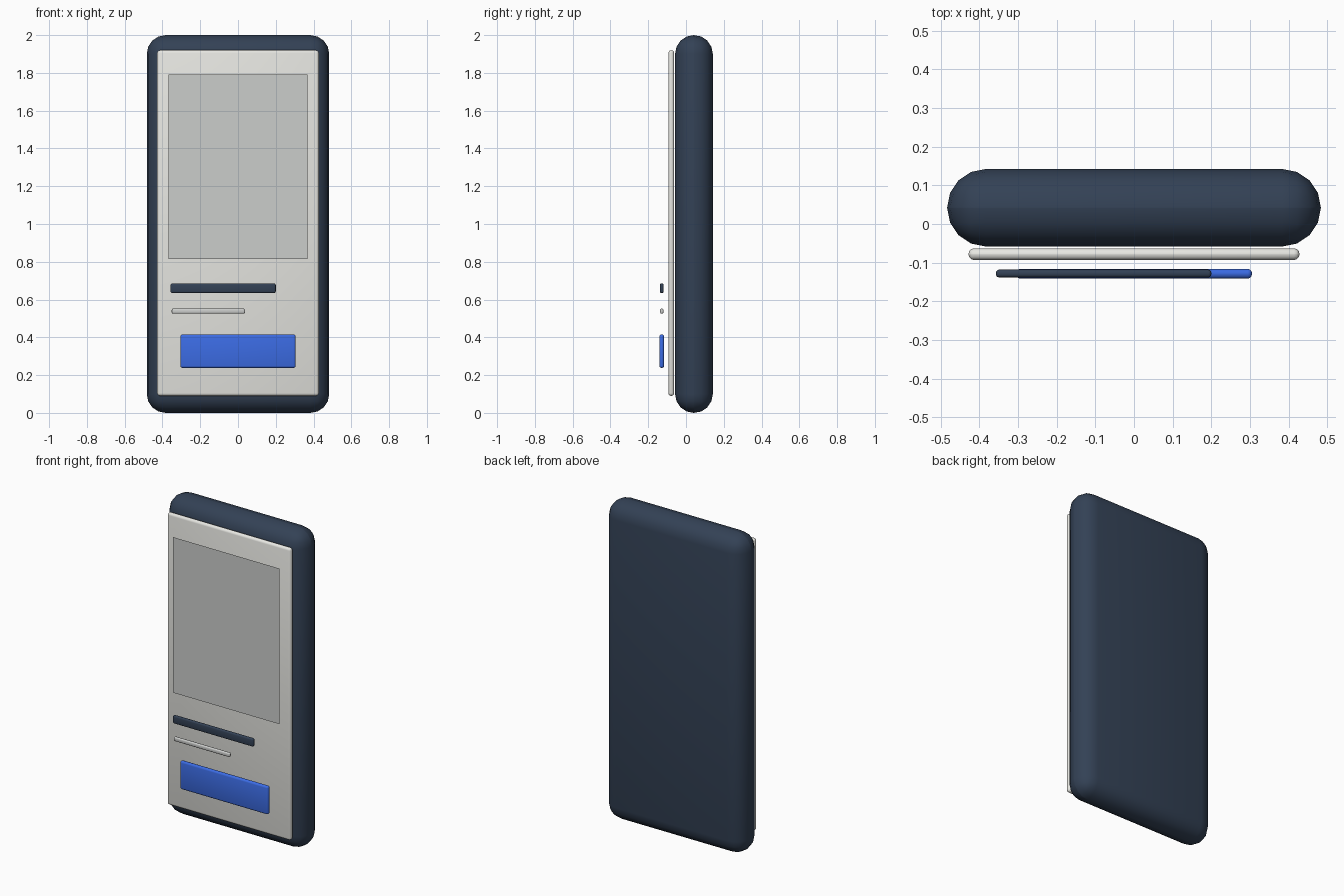
import bpy
import math

if "Cube" in bpy.data.objects:
    bpy.data.objects.remove(bpy.data.objects["Cube"])


def material(name, rgb):
    m = bpy.data.materials.new(name)
    m.diffuse_color = (*rgb, 1.0)
    m.use_nodes = True
    m.node_tree.nodes["Principled BSDF"].inputs["Base Color"].default_value = m.diffuse_color
    return m


NAVY = material("slate navy", (0.033, 0.053, 0.091))
WHITE = material("warm white", (0.84, 0.84, 0.80))
GREY = material("soft grey", (0.60, 0.61, 0.60))
BLUE = material("button blue", (0.045, 0.15, 0.78))


def slab(name, x, y, z, bevel, segments, mat):
    """Rounded box from (min, max) ranges."""
    lo, hi = zip(x, y, z)
    bpy.ops.mesh.primitive_cube_add(
        size=1, location=[(a + b) / 2 for a, b in zip(lo, hi)])
    ob = bpy.context.object
    ob.name = name
    ob.scale = [b - a for a, b in zip(lo, hi)]
    bpy.ops.object.transform_apply(location=False, rotation=False, scale=True)
    ob.data.materials.append(mat)
    mod = ob.modifiers.new("rounding", 'BEVEL')
    mod.width = bevel
    mod.segments = segments
    bpy.ops.object.modifier_apply(modifier=mod.name)
    bpy.ops.object.shade_smooth_by_angle(angle=math.radians(35))
    return ob


# Thick rounded case and the thin screen floating in front of it
slab("case", (-0.483, 0.483), (-0.058, 0.142), (0, 2), 0.0995, 4, NAVY)
slab("screen", (-0.428, 0.428), (-0.093, -0.063), (0.09, 1.92), 0.0145, 3, WHITE)

# Flat picture panel, a single face turned to the front
bpy.ops.mesh.primitive_plane_add(
    size=1, location=(0, -0.115, 1.303), rotation=(math.pi / 2, 0, 0))
panel = bpy.context.object
panel.name = "picture_panel"
panel.scale = (0.738, 0.975, 1)
bpy.ops.object.transform_apply(location=False, rotation=True, scale=True)
panel.data.materials.append(GREY)

# Text bars and button
slab("title_bar", (-0.357, 0.2), (-0.138, -0.118), (0.635, 0.685), 0.008, 3, NAVY)
slab("subtitle_bar", (-0.351, 0.037), (-0.137, -0.119), (0.525, 0.552), 0.008, 3, GREY)
slab("button", (-0.305, 0.305), (-0.141, -0.116), (0.238, 0.415), 0.011, 3, BLUE)
